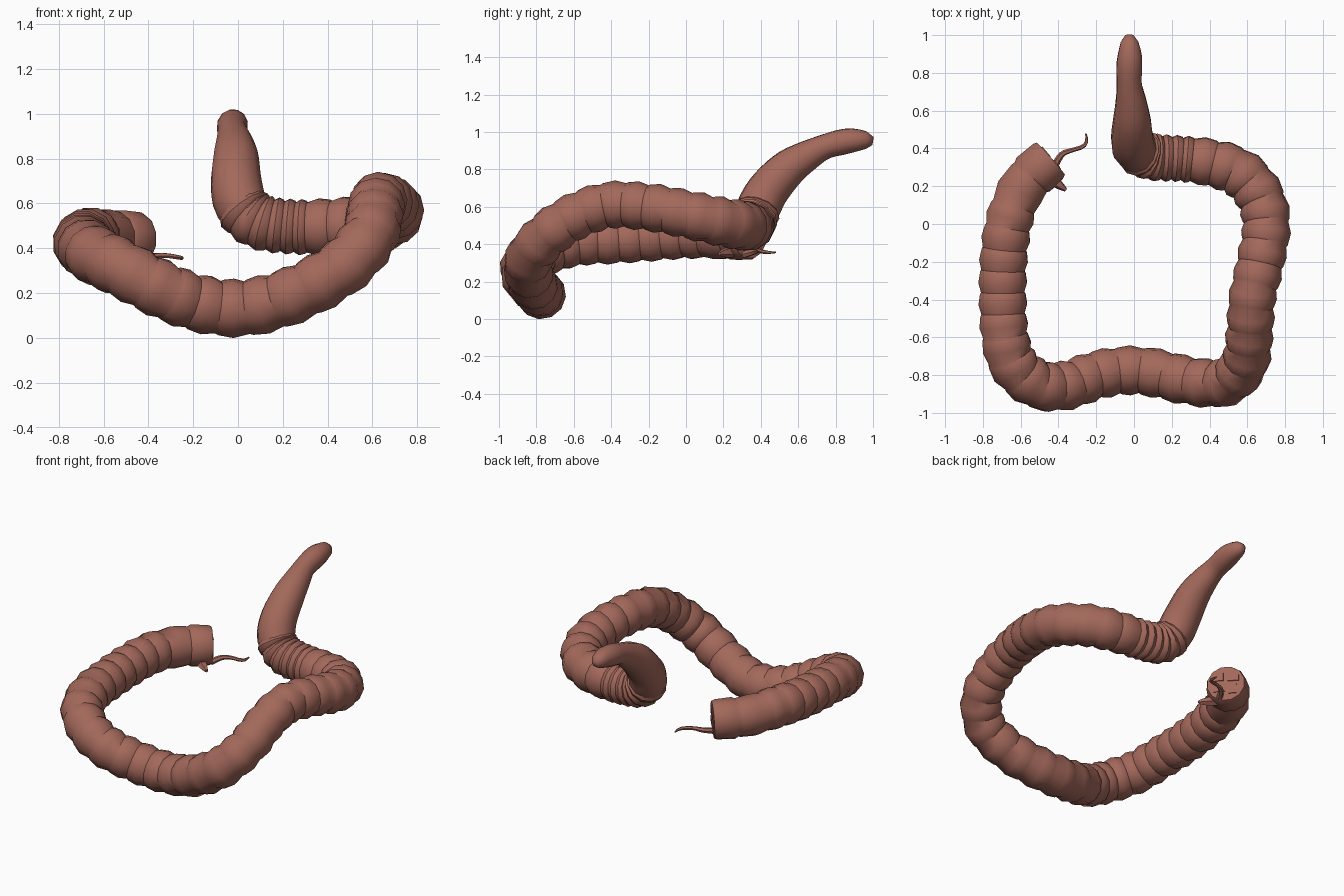
import bpy, bmesh, math
from mathutils import Vector

if "Cube" in bpy.data.objects:
    bpy.data.objects.remove(bpy.data.objects["Cube"])

skin = bpy.data.materials.new("earthy brown skin")
skin.diffuse_color = (0.37, 0.14, 0.105, 1)
skin.use_nodes = True
skin.node_tree.nodes["Principled BSDF"].inputs["Base Color"].default_value = skin.diffuse_color


def spline(pts, steps=16):
    """Smooth curve through points (x, y, z, radius)."""
    pts = [Vector(p) for p in pts]
    p = [2 * pts[0] - pts[1]] + pts + [2 * pts[-1] - pts[-2]]
    out = []
    for i in range(1, len(p) - 2):
        a, b, c, d = p[i - 1:i + 3]
        for k in range(steps):
            t = k / steps
            out.append(0.5 * (2 * b + (c - a) * t + (2 * a - 5 * b + 4 * c - d) * t * t
                              + (3 * b - a - 3 * c + d) * t ** 3))
    return out + [pts[-1]]


def sampler(pts):
    """Return total length and a function giving the path point at a length."""
    line = spline(pts)
    dist = [0.0]
    for a, b in zip(line, line[1:]):
        dist.append(dist[-1] + (b.xyz - a.xyz).length)

    def at(s):
        s = max(0, min(s, dist[-1]))
        for i in range(len(line) - 1):
            if s <= dist[i + 1]:
                return line[i].lerp(line[i + 1], (s - dist[i]) / max(dist[i + 1] - dist[i], 1e-9))
        return line[-1]
    return dist[-1], at


def tube(name, pts, rings, sides, angle):
    """Skin a path; rings are (length along path, radius factor)."""
    total, at = sampler(pts)
    bm = bmesh.new()
    loops, u = [], None
    for s, f in rings:
        c = at(s)
        t = (at(s + 0.03).xyz - at(s - 0.03).xyz).normalized()
        u = Vector((0.05, 0.1, 1)) if u is None else u
        if abs(u.normalized().dot(t)) > 0.98:
            u = Vector((1, 0, 0))
        u = (u - t * u.dot(t)).normalized()
        v = t.cross(u)
        loops.append([bm.verts.new(c.xyz + c.w * f * (u * math.cos(a) + v * math.sin(a)))
                      for a in (2 * math.pi * (k + 0.5) / sides for k in range(sides))])
    for a, b in zip(loops, loops[1:]):
        for k in range(sides):
            j = (k + 1) % sides
            bm.faces.new((a[k], a[j], b[j], b[k]))
    bm.faces.new(loops[0][::-1])
    bm.faces.new(loops[-1])
    bmesh.ops.recalc_face_normals(bm, faces=bm.faces[:])
    return finish(name, bm, angle)


def finish(name, bm, angle):
    me = bpy.data.meshes.new(name)
    bm.to_mesh(me)
    bm.free()
    me.materials.append(skin)
    ob = bpy.data.objects.new(name, me)
    bpy.context.collection.objects.link(ob)
    bpy.ops.object.select_all(action='DESELECT')
    ob.select_set(True)
    bpy.context.view_layer.objects.active = ob
    bpy.ops.object.shade_smooth_by_angle(angle=math.radians(angle))
    return ob


# smooth raised head
head = [(-0.025, 1.0, 0.952, 0.022), (-0.025, 0.98, 0.956, 0.042), (-0.022, 0.9, 0.956, 0.064),
        (-0.025, 0.83, 0.945, 0.07), (-0.025, 0.74, 0.92, 0.068), (-0.015, 0.64, 0.868, 0.085),
        (-0.01, 0.54, 0.80, 0.103), (-0.008, 0.44, 0.69, 0.115), (0.015, 0.385, 0.59, 0.118),
        (0.09, 0.355, 0.52, 0.105)]
length = sampler(head)[0]
tube("head", head, [(length * k / 24, 1) for k in range(25)], 12, 60)

# ringed body
body = [(0.015, 0.385, 0.59, 0.124), (0.05, 0.368, 0.545, 0.125), (0.12, 0.352, 0.51, 0.126),
        (0.25, 0.345, 0.495, 0.124), (0.4, 0.325, 0.495, 0.129), (0.56, 0.27, 0.505, 0.133),
        (0.67, 0.14, 0.53, 0.131), (0.70, -0.02, 0.565, 0.129), (0.67, -0.2, 0.598, 0.128),
        (0.625, -0.4, 0.61, 0.126), (0.612, -0.58, 0.555, 0.126), (0.585, -0.74, 0.45, 0.128),
        (0.48, -0.84, 0.325, 0.13), (0.3, -0.832, 0.215, 0.13), (0.12, -0.79, 0.15, 0.13),
        (-0.03, -0.775, 0.132, 0.13), (-0.2, -0.80, 0.16, 0.13), (-0.36, -0.855, 0.225, 0.132),
        (-0.51, -0.85, 0.305, 0.132), (-0.64, -0.74, 0.37, 0.132), (-0.685, -0.58, 0.41, 0.13),
        (-0.695, -0.38, 0.422, 0.13), (-0.69, -0.18, 0.436, 0.13), (-0.665, 0.0, 0.45, 0.13),
        (-0.61, 0.16, 0.447, 0.128), (-0.54, 0.255, 0.443, 0.128), (-0.44, 0.345, 0.438, 0.12)]
length = sampler(body)[0]
edges = [0.0]
while edges[-1] < length - 0.22:
    s = edges[-1]
    # packed rings behind the head, widest ones along the front
    step = 0.055 if s < 0.3 else 0.115 + 0.03 * math.exp(-((s - 2.1) / 0.35) ** 2)
    edges.append(s + step)
edges[-1] = length - 0.145
rings = []
for a, b in zip(edges, edges[1:]):
    for t, f in ((0.0, 0.91), (0.45, 1.025), (0.9, 0.96)):
        rings.append((a + (b - a) * t, f))
rings += [(length - 0.145, 0.93), (length - 0.125, 1.02), (length - 0.02, 1.03), (length, 0.97)]
tube("ringed_body", body, rings, 12, 38)

# blunt tail end with flat folds on the cap
total, at = sampler(body)
end = at(total).xyz
axis = (end - at(total - 0.05).xyz).normalized()
side = axis.cross(Vector((0, 0, 1))).normalized()
up = side.cross(axis)
bm = bmesh.new()
for x, z, w, h in ((-0.045, 0.035, 0.07, 0.04), (0.04, 0.045, 0.05, 0.05),
                   (0.04, -0.03, 0.07, 0.05), (-0.04, -0.04, 0.05, 0.06)):
    cube = bmesh.ops.create_cube(bm, size=1)["verts"]
    for v in cube:
        q = v.co.copy()
        v.co = end + side * (x + q.x * w) + up * (z + q.y * h) + axis * q.z * 0.012
bmesh.ops.recalc_face_normals(bm, faces=bm.faces[:])
finish("tail_cap_folds", bm, 30)

# thin thread trailing from the tail
thread = [(-0.42, 0.31, 0.345, 0.02), (-0.38, 0.37, 0.362, 0.016), (-0.33, 0.39, 0.368, 0.012),
          (-0.27, 0.41, 0.36, 0.011), (-0.25, 0.44, 0.356, 0.009), (-0.255, 0.48, 0.356, 0.004)]
length = sampler(thread)[0]
tube("tail_thread", thread, [(length * k / 12, 1) for k in range(13)], 6, 50)

# torn flap of skin beneath the tail
flap = [(-0.45, 0.25, 0.36, 0.03), (-0.40, 0.21, 0.355, 0.026), (-0.36, 0.18, 0.35, 0.01)]
length = sampler(flap)[0]
tube("tail_flap", flap, [(length * k / 4, 1) for k in range(5)], 5, 30)
